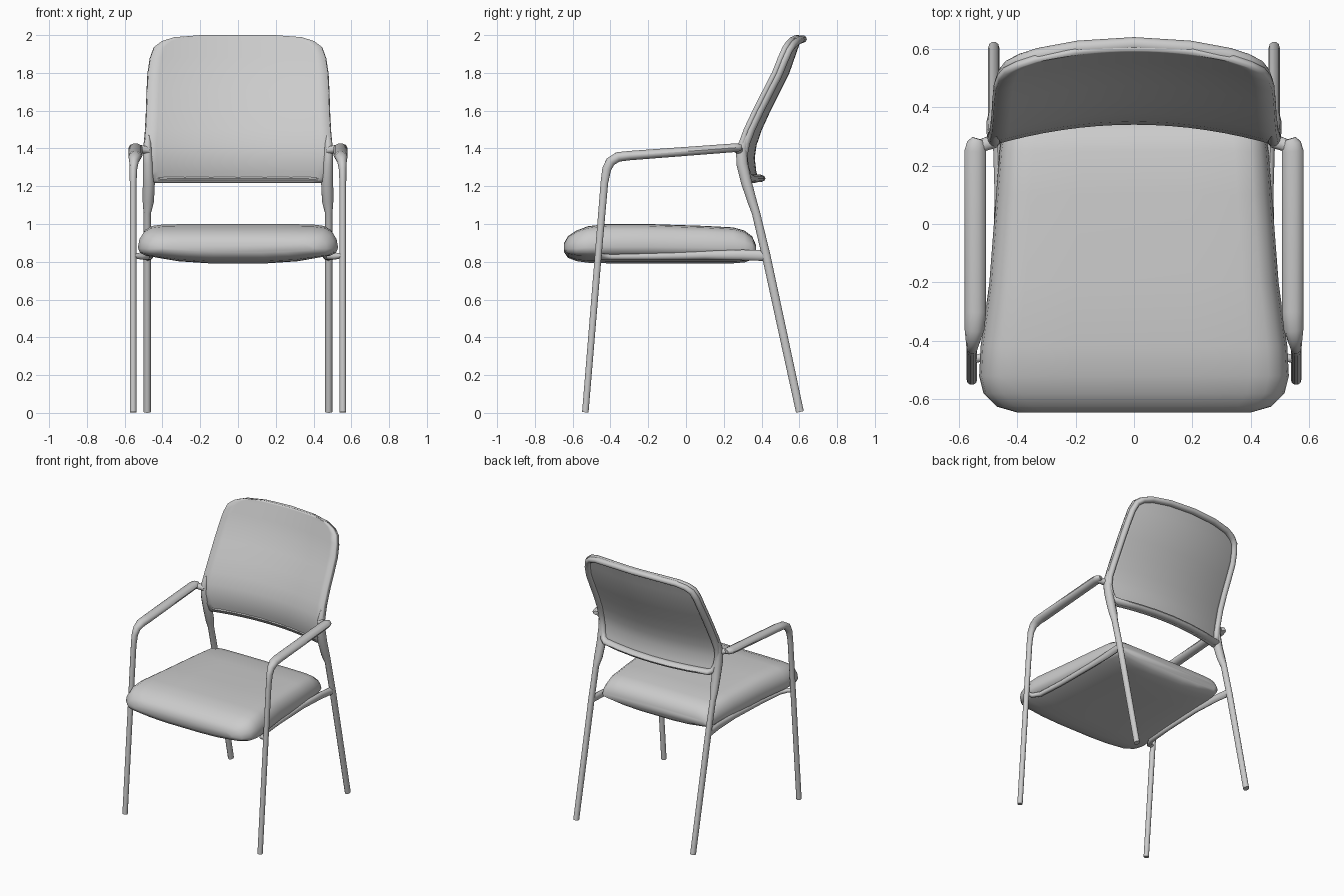
import bpy, bmesh, math
from mathutils import Vector

if "Cube" in bpy.data.objects:
    bpy.data.objects.remove(bpy.data.objects["Cube"], do_unlink=True)

grey = bpy.data.materials.new("chair grey")
grey.use_nodes = True
COLOUR = (0.6, 0.6, 0.6, 1)
grey.diffuse_color = COLOUR
for node in grey.node_tree.nodes:
    if node.type == 'BSDF_PRINCIPLED':
        node.inputs["Base Color"].default_value = COLOUR


def loft(name, rings, closed_ring=True, closed_path=False, caps=True, angle=50):
    """Skin a list of rings into a smooth mesh object."""
    bm = bmesh.new()
    vs = [[bm.verts.new(p) for p in ring] for ring in rings]
    n = len(vs[0])
    pairs = list(zip(vs, vs[1:]))
    if closed_path:
        pairs.append((vs[-1], vs[0]))
    for r0, r1 in pairs:
        for i in range(n if closed_ring else n - 1):
            j = (i + 1) % n
            bm.faces.new((r0[i], r0[j], r1[j], r1[i]))
    if caps and not closed_path:
        bm.faces.new(vs[0])
        bm.faces.new(vs[-1])
    bmesh.ops.recalc_face_normals(bm, faces=bm.faces)
    mesh = bpy.data.meshes.new(name)
    bm.to_mesh(mesh)
    bm.free()
    obj = bpy.data.objects.new(name, mesh)
    bpy.context.collection.objects.link(obj)
    mesh.materials.append(grey)
    bpy.ops.object.select_all(action='DESELECT')
    obj.select_set(True)
    bpy.context.view_layer.objects.active = obj
    bpy.ops.object.shade_smooth_by_angle(angle=math.radians(angle))
    return obj


def sweep(name, path, axis, closed=False, sides=10):
    """Oval tube; each path entry is x, y, z, radius along axis, other radius."""
    pts = [Vector(p[:3]) for p in path]
    axis, n, rings = Vector(axis), len(path), []
    for i, p in enumerate(pts):
        before = pts[i - 1] if (i or closed) else p
        after = pts[(i + 1) % n] if (i < n - 1 or closed) else p
        t = (p - before).normalized() + (after - p).normalized()
        side = (axis - t * axis.dot(t) / t.dot(t)).normalized()
        other = t.cross(side).normalized()
        a, b = path[i][3:]
        rings.append([p + side * a * math.cos(k * math.tau / sides)
                      + other * b * math.sin(k * math.tau / sides)
                      for k in range(sides)])
    return loft(name, rings, closed_path=closed)


def pair(name, path, axis):
    """Left and right copies of a swept part."""
    for label, s in (("left", 1), ("right", -1)):
        sweep(label + "_" + name, [(s * p[0], *p[1:]) for p in path], axis)


# Seat cushion: sections from front to back (y, half width, top, bottom)
sections = [(-0.645, 0.40, 0.90, 0.85), (-0.625, 0.47, 0.935, 0.82),
            (-0.58, 0.515, 0.965, 0.802), (-0.52, 0.53, 0.988, 0.793),
            (-0.42, 0.525, 1.0, 0.79), (-0.2, 0.495, 1.0, 0.79),
            (0.1, 0.472, 0.99, 0.79), (0.25, 0.46, 0.982, 0.79),
            (0.31, 0.45, 0.965, 0.795), (0.35, 0.44, 0.935, 0.81),
            (0.37, 0.425, 0.89, 0.835)]
half = [(0.3, 0.01), (0.6, 0.06), (0.92, 0.2), (0.98, 0.28), (1, 0.42),
        (0.985, 0.65), (0.94, 0.84), (0.87, 0.95), (0.75, 0.99), (0.4, 1)]
outline = half + [(-x, h) for x, h in reversed(half)]
loft("seat_cushion", [[(x * w, y, zb + h * (zt - zb)) for x, h in outline]
                      for y, w, zt, zb in sections])

# Backrest shape: height, half width
back_rows = [(1.22, 0.44), (1.235, 0.47), (1.28, 0.485), (1.35, 0.495),
             (1.42, 0.497), (1.5, 0.49), (1.6, 0.485), (1.7, 0.482),
             (1.8, 0.477), (1.88, 0.465), (1.935, 0.445), (1.965, 0.405),
             (1.985, 0.34), (1.997, 0.2)]
lean = [(1.22, 0.30), (1.3, 0.28), (1.38, 0.275), (1.48, 0.305), (1.6, 0.36),
        (1.8, 0.46), (2.0, 0.53)]


def back_y(x, z):
    """Depth of the curved backrest surface."""
    for (z0, y0), (z1, y1) in zip(lean, lean[1:]):
        if z <= z1:
            break
    base = y0 + (y1 - y0) * (z - z0) / (z1 - z0)
    return base + 0.075 * (1 - (x / 0.5) ** 2)


# Backrest panel
COLS = 16
rows = []
for z, w in back_rows:
    xs = [w * (2 * i / COLS - 1) for i in range(COLS + 1)]
    rows.append([(x, back_y(x, z), z) for x in xs])
panel = loft("backrest_panel", rows, closed_ring=False, caps=False)
solid = panel.modifiers.new("thickness", 'SOLIDIFY')
solid.thickness = 0.024
solid.offset = 0

# Rim around the back of the panel
edge = [(w, z) for z, w in back_rows]
edge += [(0, 2.0)] + [(-w, z) for w, z in reversed(edge)]
edge += [(x, 1.22) for x in (-0.3, -0.15, 0, 0.15, 0.3)]
rim = []
for x, z in edge:
    xi, zi = x * 0.956, 1.61 + (z - 1.61) * 0.946
    depth = 0.034 if z < 1.23 else 0.025
    rim.append((xi, back_y(xi, zi) + 0.017, zi, depth, 0.021))
sweep("backrest_rim", rim, (0, 1, 0), closed=True)

# Rear legs running up into the backrest
pair("rear_leg", [(0.48, 0.603, 0.005, 0.019, 0.022),
                  (0.48, 0.425, 0.83, 0.02, 0.024),
                  (0.48, 0.37, 1.06, 0.02, 0.023),
                  (0.475, 0.35, 1.12, 0.03, 0.026),
                  (0.472, 0.32, 1.22, 0.032, 0.03),
                  (0.476, 0.297, 1.32, 0.028, 0.032),
                  (0.48, 0.293, 1.4, 0.024, 0.03),
                  (0.475, 0.325, 1.48, 0.015, 0.02)], (1, 0, 0))

# Front legs bending into the armrests
pair("front_leg_and_arm", [(0.555, -0.533, 0.003, 0.018, 0.018),
                           (0.555, -0.465, 0.83, 0.018, 0.019),
                           (0.555, -0.432, 1.22, 0.018, 0.021),
                           (0.554, -0.42, 1.29, 0.02, 0.025),
                           (0.551, -0.40, 1.33, 0.025, 0.027),
                           (0.546, -0.36, 1.355, 0.034, 0.027),
                           (0.543, -0.30, 1.362, 0.037, 0.026),
                           (0.543, 0.25, 1.403, 0.037, 0.024),
                           (0.54, 0.275, 1.405, 0.032, 0.022),
                           (0.535, 0.292, 1.406, 0.02, 0.014)], (1, 0, 0))

# Short joints between armrests and backrest
pair("arm_joint", [(0.545, 0.26, 1.402, 0.02, 0.022),
                   (0.475, 0.285, 1.39, 0.022, 0.025)], (0, 0, 1))

# Side rails under the seat, joining front and rear legs
pair("seat_rail", [(0.555, -0.465, 0.835, 0.014, 0.014),
                   (0.515, -0.455, 0.828, 0.016, 0.016),
                   (0.485, -0.40, 0.825, 0.016, 0.018),
                   (0.47, -0.2, 0.828, 0.018, 0.016),
                   (0.462, 0.1, 0.835, 0.022, 0.016),
                   (0.468, 0.3, 0.836, 0.028, 0.016),
                   (0.48, 0.43, 0.832, 0.028, 0.018)], (0, 0, 1))
